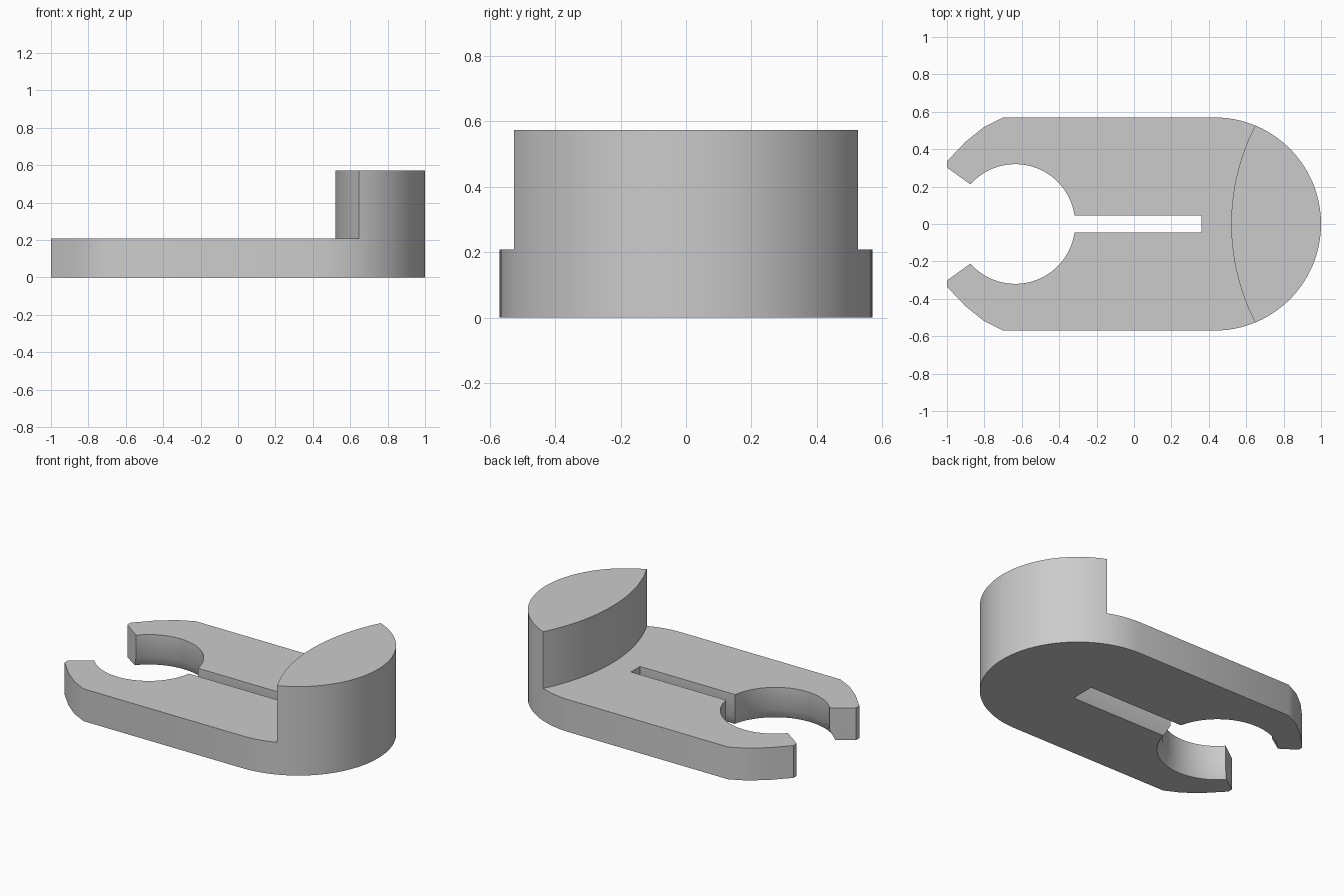
import bpy
import bmesh
from math import sin, cos, asin, sqrt, radians

cube = bpy.data.objects.get("Cube")
if cube:
    bpy.data.objects.remove(cube, do_unlink=True)

END_X, END_R = 0.43, 0.57            # rounded end
HOLE_X, HOLE_R = -0.635, 0.32        # open round notch
SLOT_X, SLOT_HALF = 0.36, 0.046      # narrow slot
PLATE_TOP, POST_TOP = 0.208, 0.573
FLARE, FLARE_TOP = 0.033, 0.065      # relief under notch and slot

grey = bpy.data.materials.new("plain grey")
grey.use_nodes = True
colour = (0.6, 0.6, 0.6, 1)
grey.diffuse_color = colour
grey.node_tree.nodes["Principled BSDF"].inputs["Base Color"].default_value = colour


def arc(cx, r, start, end, steps):
    """Points on a circle centred on the x axis, angles in radians."""
    angles = [start + (end - start) * i / steps for i in range(steps + 1)]
    return [(cx + r * cos(a), r * sin(a)) for a in angles]


def mirrored(half):
    """Close a half outline across the x axis."""
    return half + [(x, -y) for x, y in reversed(half) if abs(y) > 1e-5]


def plate_outline(grow):
    """Plate outline with notch and slot widened by grow."""
    s, r = SLOT_HALF + grow, HOLE_R + grow
    half = [(SLOT_X + grow, s)]
    half += arc(HOLE_X, r, asin(s / r), radians(138.5), 36)
    half += [(-1, 0.302), (-1, 0.335), (-0.9, 0.44), (-0.8, 0.52), (-0.7, END_R)]
    half += arc(END_X, END_R, radians(90), 0, 24)
    return mirrored(half)


def stack(name, layers, bottom=True):
    """Join matching outlines at rising heights into a solid."""
    bm = bmesh.new()
    rings = [[bm.verts.new((x, y, z)) for x, y in pts] for pts, z in layers]
    n = len(rings[0])
    for low, high in zip(rings, rings[1:]):
        for i in range(n):
            j = (i + 1) % n
            bm.faces.new((low[i], high[i], high[j], low[j]))
    bm.faces.new(rings[-1])
    if bottom:
        bm.faces.new(rings[0][::-1])
    bmesh.ops.recalc_face_normals(bm, faces=bm.faces)
    mesh = bpy.data.meshes.new(name)
    bm.to_mesh(mesh)
    bm.free()
    mesh.materials.append(grey)
    ob = bpy.data.objects.new(name, mesh)
    bpy.context.collection.objects.link(ob)
    bpy.ops.object.select_all(action="DESELECT")
    ob.select_set(True)
    bpy.context.view_layer.objects.active = ob
    bpy.ops.object.shade_smooth_by_angle(angle=radians(30))
    return ob


# Slotted plate, flared underneath
stack("slotted_plate", [(plate_outline(FLARE), 0),
                        (plate_outline(0), FLARE_TOP),
                        (plate_outline(0), PLATE_TOP)])

# Raised lens-shaped stop on the rounded end
corner = radians(67.5)
cx, cy = END_X + END_R * cos(corner), END_R * sin(corner)
sag = cx - 0.52
inner_r = (cy * cy + sag * sag) / (2 * sag)
half_angle = asin(cy / inner_r)
outer = arc(END_X, END_R, corner, -corner, 36)
inner = arc(0.52 + inner_r, -inner_r, half_angle, -half_angle, 28)[1:-1]
stack("raised_stop", [(outer + inner, PLATE_TOP), (outer + inner, POST_TOP)], bottom=False)
